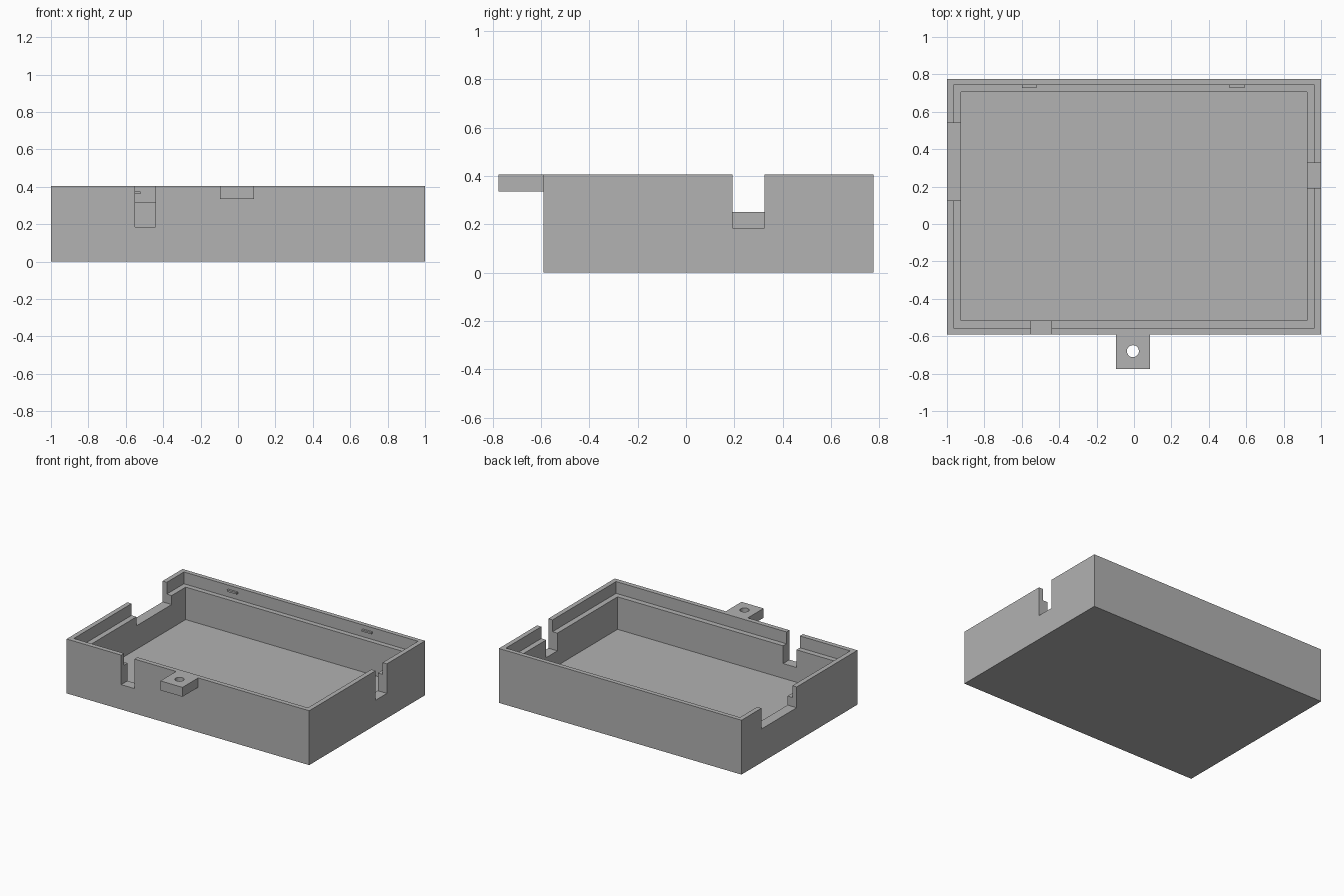
import bpy

if "Cube" in bpy.data.objects:
    bpy.data.objects.remove(bpy.data.objects["Cube"])

grey = bpy.data.materials.new("plain_grey")
grey.diffuse_color = (0.445, 0.445, 0.445, 1)
grey.use_nodes = True
grey.node_tree.nodes["Principled BSDF"].inputs["Base Color"].default_value = grey.diffuse_color


def box(name, x, y, z):
    """Box from (min, max) ranges on each axis."""
    bpy.ops.mesh.primitive_cube_add(size=1, location=[sum(r) / 2 for r in (x, y, z)])
    ob = bpy.context.object
    ob.name = name
    ob.scale = [r[1] - r[0] for r in (x, y, z)]
    bpy.ops.object.transform_apply(location=True, rotation=False, scale=True)
    ob.data.materials.append(grey)
    return ob


def cut(target, cutter):
    """Subtract the cutter from the target, then delete the cutter."""
    mod = target.modifiers.new("cut", 'BOOLEAN')
    mod.operation = 'DIFFERENCE'
    mod.solver = 'EXACT'
    mod.object = cutter
    bpy.context.view_layer.objects.active = target
    bpy.ops.object.modifier_apply(modifier=mod.name)
    bpy.data.objects.remove(cutter, do_unlink=True)


TOP, OVER = 0.405, 0.6

# Open case with a stepped rim
case = box("case", (-1, 1), (-0.59, 0.775), (0, TOP))
cut(case, box("cavity", (-0.925, 0.925), (-0.515, 0.705), (0.075, OVER)))
cut(case, box("lid_recess", (-0.965, 0.965), (-0.555, 0.742), (0.317, OVER)))

# Openings through the left, right and front walls
cut(case, box("left_opening", (-1.1, -0.9), (0.125, 0.54), (0.25, OVER)))
cut(case, box("right_opening", (0.9, 1.1), (0.193, 0.325), (0.185, OVER)))
cut(case, box("front_opening", (-0.55, -0.44), (-0.7, -0.49), (0.185, OVER)))

# Small snap ridges on the back wall
for side, x in (("left", -0.56), ("right", 0.55)):
    box(side + "_snap_ridge", (x - 0.04, x + 0.04), (0.727, 0.742), (0.362, 0.375))

# Mounting tab with a screw hole
tab = box("mounting_tab", (-0.097, 0.085), (-0.775, -0.59), (0.335, TOP))
bpy.ops.mesh.primitive_cylinder_add(vertices=32, radius=0.032, depth=0.4,
                                    location=(-0.006, -0.68, 0.37))
cut(tab, bpy.context.object)
